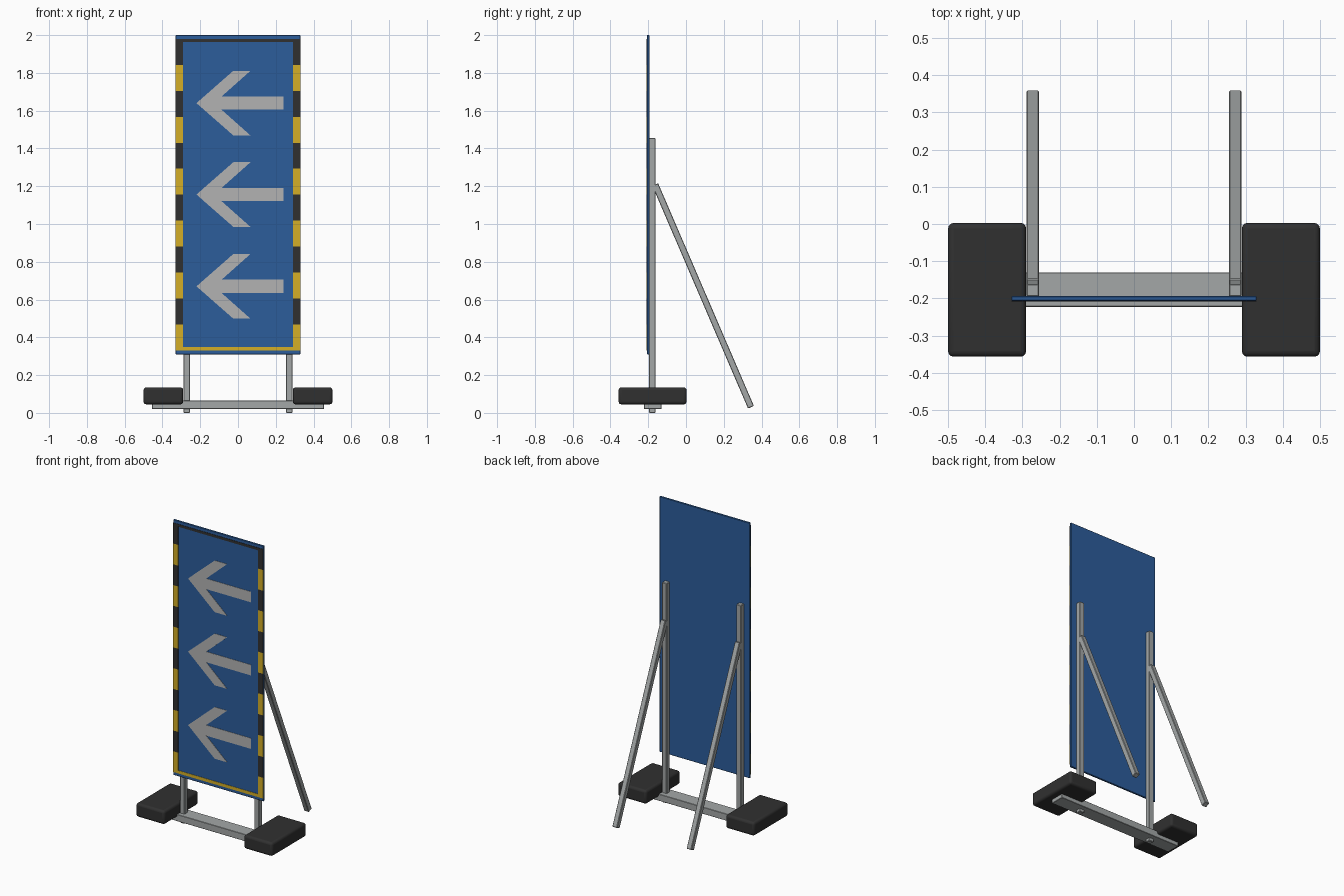
import bpy, bmesh
from mathutils import Vector, Matrix

if "Cube" in bpy.data.objects:
    bpy.data.objects.remove(bpy.data.objects["Cube"])


def material(name, rgb):
    m = bpy.data.materials.new(name)
    m.diffuse_color = (*rgb, 1)
    m.use_nodes = True
    m.node_tree.nodes["Principled BSDF"].inputs["Base Color"].default_value = m.diffuse_color
    return m


BLUE = material("blue", (0.025, 0.11, 0.33))
YELLOW = material("yellow", (0.66, 0.43, 0.02))
BLACK = material("black", (0.03, 0.03, 0.03))
WHITE = material("light_grey", (0.45, 0.45, 0.45))
STEEL = material("steel", (0.37, 0.39, 0.39))


def finish(name, bm, mat, bevel=0, segments=1):
    bmesh.ops.recalc_face_normals(bm, faces=bm.faces)
    me = bpy.data.meshes.new(name)
    bm.to_mesh(me)
    bm.free()
    me.materials.append(mat)
    ob = bpy.data.objects.new(name, me)
    bpy.context.collection.objects.link(ob)
    if bevel:
        mod = ob.modifiers.new("bevel", "BEVEL")
        mod.width, mod.segments = bevel, segments
    return ob


def box(name, lo, hi, mat, bevel=0, segments=1):
    lo, hi = Vector(lo), Vector(hi)
    bm = bmesh.new()
    bmesh.ops.create_cube(bm, size=1, matrix=Matrix.Translation((lo + hi) / 2)
                          @ Matrix.Diagonal((*(hi - lo), 1)))
    return finish(name, bm, mat, bevel, segments)


def tube(name, start, end, width, mat, bevel=0):
    # square bar between two points in a plane of constant x
    start, end = Vector(start), Vector(end)
    d = end - start
    bm = bmesh.new()
    bmesh.ops.create_cube(bm, size=1, matrix=Matrix.Translation((start + end) / 2)
                          @ Vector((0, 0, 1)).rotation_difference(d).to_matrix().to_4x4()
                          @ Matrix.Diagonal((width, width, d.length, 1)))
    return finish(name, bm, mat, bevel)


FRONT, FACE = -0.2085, -0.2065   # decal front, panel front

# Sign panel
box("sign_panel", (-0.33, FACE, 0.31), (0.33, -0.194, 2.0), BLUE, 0.002)

# Border: alternating side blocks plus thin top and bottom strips
z0, step = 0.33, 0.1375
for side, label in ((-1, "left"), (1, "right")):
    xs = sorted((side * 0.292, side * 0.33))
    for i in range(12):
        box(f"border_block_{label}_{i}", (xs[0], FRONT, z0 + i * step),
            (xs[1], FACE, z0 + (i + 1) * step), BLACK if i % 2 else YELLOW)
box("border_top", (-0.292, FRONT, 1.963), (0.292, FACE, 1.98), BLACK)
box("border_bottom", (-0.292, FRONT, 0.33), (0.292, FACE, 0.35), YELLOW)

# Three arrows pointing left
upper = [(-0.22, 0), (-0.025, 0.171), (0.066, 0.171), (-0.087, 0.035), (0.24, 0.035)]
outline = upper + [(x, -z) for x, z in reversed(upper[1:])]
for i, zc in enumerate((0.67, 1.156, 1.64)):
    bm = bmesh.new()
    face = bm.faces.new([bm.verts.new((x, FACE, zc + z)) for x, z in outline])
    ext = bmesh.ops.extrude_face_region(bm, geom=[face])
    bmesh.ops.translate(bm, vec=(0, FRONT - FACE, 0),
                        verts=[v for v in ext["geom"] if isinstance(v, bmesh.types.BMVert)])
    finish(f"arrow_{i}", bm, WHITE)

# Stand: cross bar, posts, rear braces and rubber weights
box("base_bar", (-0.455, -0.223, 0.02), (0.455, -0.13, 0.065), STEEL, 0.002)
for side, label in ((-1, "left"), (1, "right")):
    x = side * 0.272
    box(f"post_{label}", (x - 0.017, -0.195, 0), (x + 0.017, -0.161, 1.455), STEEL, 0.003)
    tube(f"brace_{label}", (x, -0.163, 1.209), (x, 0.344, 0.03), 0.034, STEEL, 0.003)
    xs = sorted((side * 0.29, side * 0.5))
    foot = box(f"weight_{label}", (xs[0], -0.357, 0.045), (xs[1], 0.003, 0.135), BLACK, 0.015, 3)
    bpy.ops.object.select_all(action="DESELECT")
    foot.select_set(True)
    bpy.context.view_layer.objects.active = foot
    bpy.ops.object.shade_smooth_by_angle()
